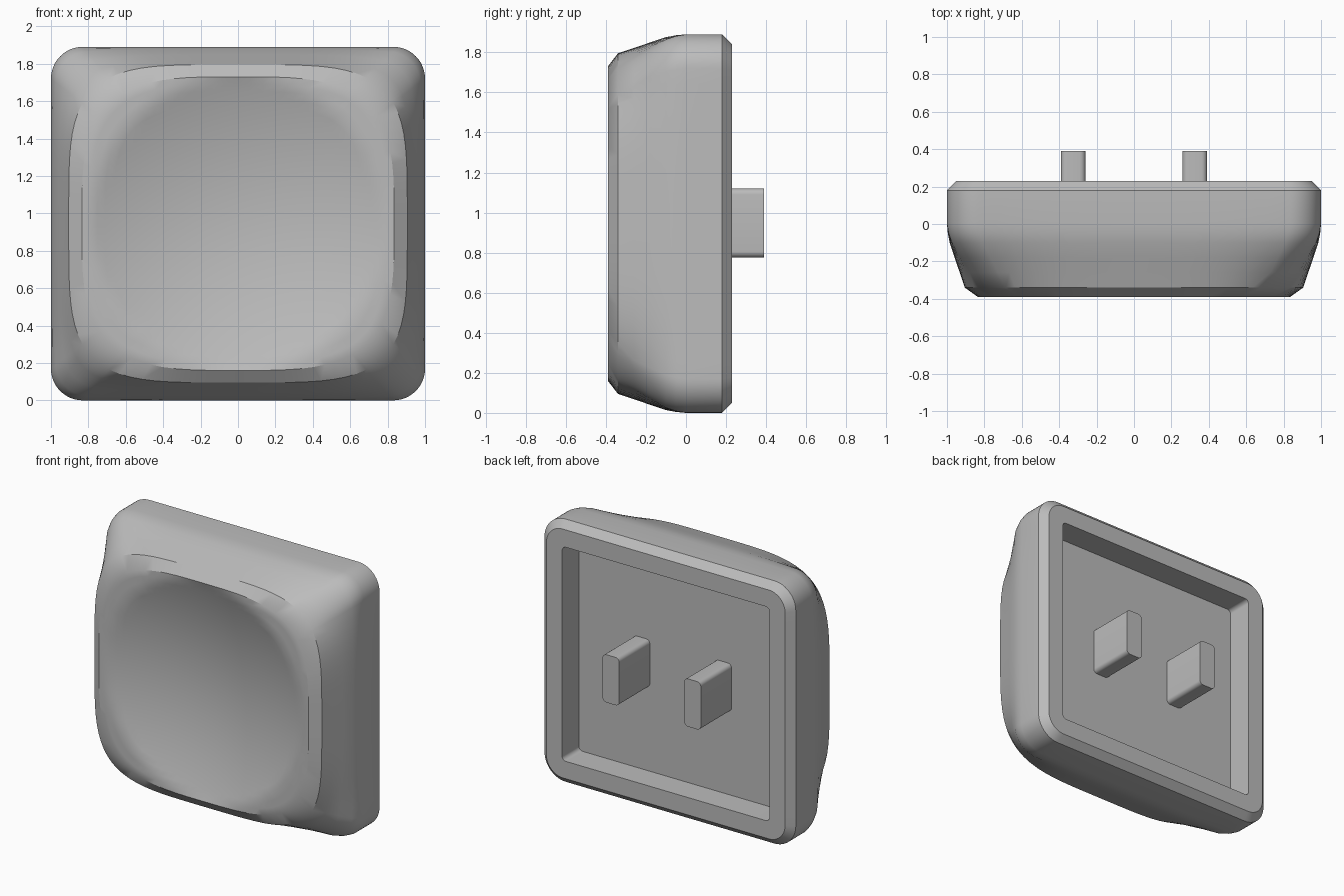
import bpy, bmesh, math

if "Cube" in bpy.data.objects:
    bpy.data.objects.remove(bpy.data.objects["Cube"], do_unlink=True)

CZ = 0.945  # height of the cap centre

grey = bpy.data.materials.new("plain grey")
grey.use_nodes = True
grey.diffuse_color = (0.5, 0.5, 0.5, 1)
grey.node_tree.nodes["Principled BSDF"].inputs["Base Color"].default_value = (0.5, 0.5, 0.5, 1)


def rounded_rect(a, b, r, arc=12, side=20):
    """Loop of points around a rounded rectangle with half sizes a and b."""
    corners = []
    for k, (sx, sz) in enumerate([(1, 1), (-1, 1), (-1, -1), (1, -1)]):
        turn = [math.pi / 2 * (k + i / arc) for i in range(arc + 1)]
        corners.append([(sx * (a - r) + r * math.cos(t), sz * (b - r) + r * math.sin(t)) for t in turn])
    loop = []
    for k, pts in enumerate(corners):
        (x0, z0), (x1, z1) = pts[-1], corners[(k + 1) % 4][0]
        loop += pts
        loop += [(x0 + (x1 - x0) * i / side, z0 + (z1 - z0) * i / side) for i in range(1, side)]
    return loop


def squircle(base, a, b, n):
    """Project the base loop radially onto a superellipse."""
    out = []
    for x, z in base:
        s = (abs(x / a) ** n + abs(z / b) ** n) ** (1 / n)
        out.append((x / s, z / s))
    return out


def finish(bm, name):
    bmesh.ops.recalc_face_normals(bm, faces=bm.faces)
    mesh = bpy.data.meshes.new(name)
    bm.to_mesh(mesh)
    bm.free()
    mesh.materials.append(grey)
    obj = bpy.data.objects.new(name, mesh)
    bpy.context.collection.objects.link(obj)
    bpy.ops.object.select_all(action='DESELECT')
    obj.select_set(True)
    bpy.context.view_layer.objects.active = obj
    bpy.ops.object.shade_smooth_by_angle(angle=math.radians(30))
    return obj


# Cap: lofted from the recess floor, around the rim, to the dished front
base = rounded_rect(1, CZ, 0.17)
shoulder = squircle(base, 0.905, 0.85, 4.3)
lip = squircle(base, 0.835, 0.785, 3.5)
recess = rounded_rect(0.825, 0.77, 0.03)
rings = [(recess, 0.04), (recess, 0.23),
         (rounded_rect(0.95, CZ - 0.05, 0.13), 0.23), (base, 0.18)]
for y, f in [(0, 0), (-0.05, 0.05), (-0.1, 0.15), (-0.18, 0.43), (-0.26, 0.72), (-0.34, 1)]:
    rings.append(([(p[0] + (q[0] - p[0]) * f, p[1] + (q[1] - p[1]) * f)
                   for p, q in zip(base, shoulder)], y))
rings.append((lip, -0.39))

bm = bmesh.new()
loops = [[bm.verts.new((x, y, z + CZ)) for x, z in pts] for pts, y in rings]

# Shallow spherical dish in the front face
DISH_R, DISH_D, STEPS = 0.79, 0.14, 20


def dish_y(x, z):
    return -0.39 + DISH_D * max(0, 1 - (x * x + z * z) / DISH_R ** 2)


for i in range(STEPS - 1, 0, -1):
    s = i / STEPS
    loops.append([bm.verts.new((x * s, dish_y(x * s, z * s), z * s + CZ)) for x, z in lip])

n = len(base)
for low, high in zip(loops, loops[1:]):
    for i in range(n):
        j = (i + 1) % n
        bm.faces.new((low[i], low[j], high[j], high[i]))
bm.faces.new(loops[0])
centre = bm.verts.new((0, dish_y(0, 0), CZ))
for i in range(n):
    bm.faces.new((loops[-1][i], loops[-1][(i + 1) % n], centre))
finish(bm, "key_cap")

# Two mounting prongs standing out of the recess
for side, name in ((1, "left_prong"), (-1, "right_prong")):
    bm = bmesh.new()
    outline = rounded_rect(0.066, 0.172, 0.03, arc=6, side=1)
    ends = [[bm.verts.new((x + side * 0.325, y, z + CZ + 0.003)) for x, z in outline]
            for y in (0.03, 0.39)]
    for end in ends:
        bm.faces.new(end)
    m = len(outline)
    for i in range(m):
        j = (i + 1) % m
        bm.faces.new((ends[0][i], ends[0][j], ends[1][j], ends[1][i]))
    finish(bm, name)
